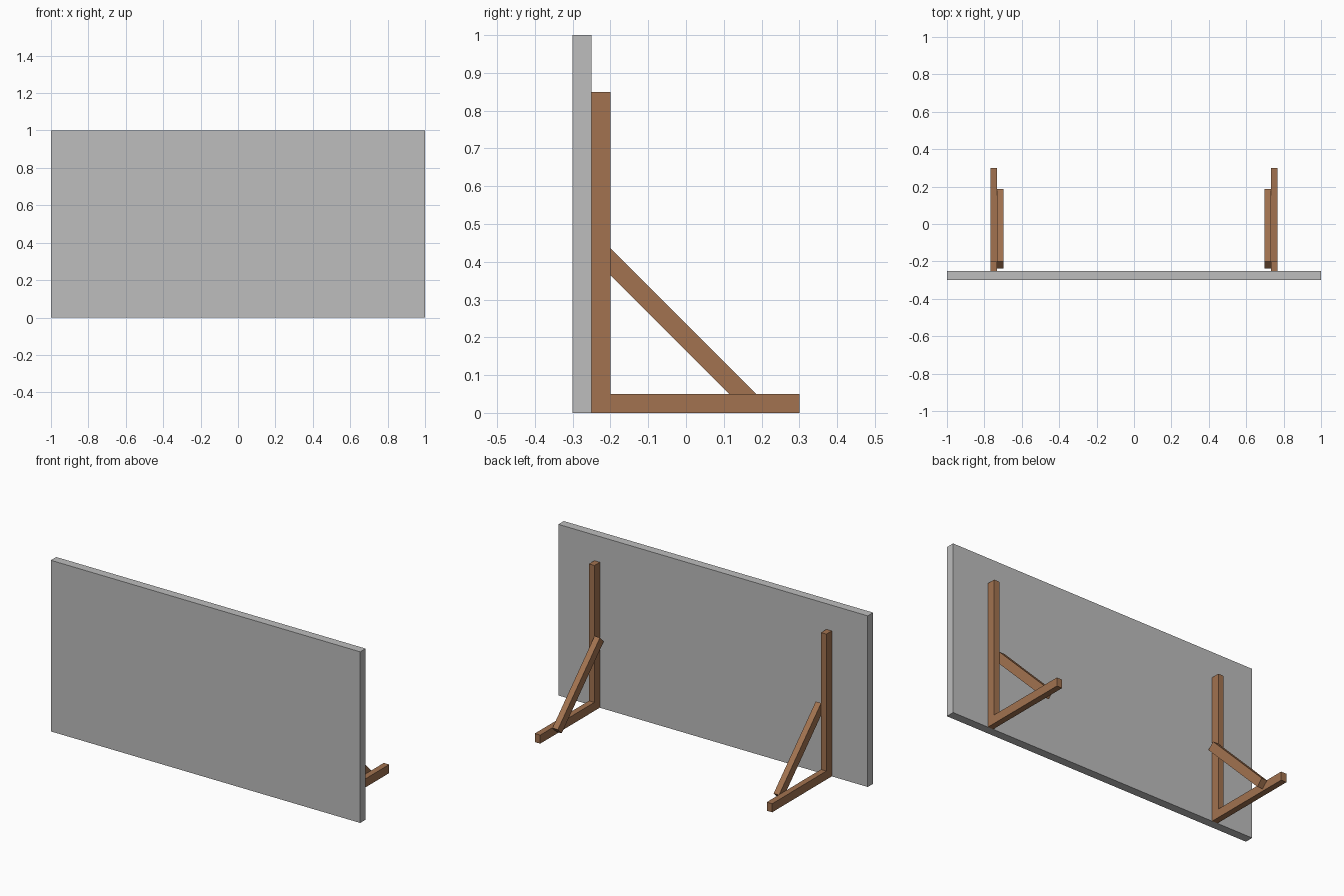
import bpy, bmesh, math

if "Cube" in bpy.data.objects:
    bpy.data.objects.remove(bpy.data.objects["Cube"])


def material(name, rgb):
    m = bpy.data.materials.new(name)
    m.diffuse_color = (*rgb, 1)
    m.use_nodes = True
    m.node_tree.nodes["Principled BSDF"].inputs["Base Color"].default_value = m.diffuse_color
    return m


GREY = material("grey panel", (0.51, 0.51, 0.51))
WOOD = material("brown wood", (0.36, 0.17, 0.08))


def extrude_yz(name, profile, x0, x1, mat):
    """Extrude a closed (y, z) outline from x0 to x1."""
    bm = bmesh.new()
    n = len(profile)
    a = [bm.verts.new((x0, y, z)) for y, z in profile]
    b = [bm.verts.new((x1, y, z)) for y, z in profile]
    bm.faces.new(a)
    bm.faces.new(b[::-1])
    for i in range(n):
        j = (i + 1) % n
        bm.faces.new((a[j], a[i], b[i], b[j]))
    bmesh.ops.recalc_face_normals(bm, faces=bm.faces[:])
    mesh = bpy.data.meshes.new(name)
    bm.to_mesh(mesh)
    bm.free()
    mesh.materials.append(mat)
    ob = bpy.data.objects.new(name, mesh)
    bpy.context.collection.objects.link(ob)
    return ob


# Upright board
extrude_yz("panel", [(-0.3, 0), (-0.25, 0), (-0.25, 1), (-0.3, 1)], -1, 1, GREY)

# L-shaped post and foot
frame = [(-0.25, 0), (0.3, 0), (0.3, 0.05), (-0.2, 0.05), (-0.2, 0.85), (-0.25, 0.85)]

# 45 degree brace, square-ended, fixed to the inner side of the frame
k = math.sqrt(0.5)
brace = [(-0.025 + k * (u + v), 0.225 + k * (v - u))
         for u, v in [(-0.275, -0.025), (0.275, -0.025), (0.275, 0.025), (-0.275, 0.025)]]

for side, s in (("left", -1), ("right", 1)):
    extrude_yz(side + "_post_and_foot", frame, s * 0.7325, s * 0.7675, WOOD)
    extrude_yz(side + "_brace", brace, s * 0.6975, s * 0.7325, WOOD)
